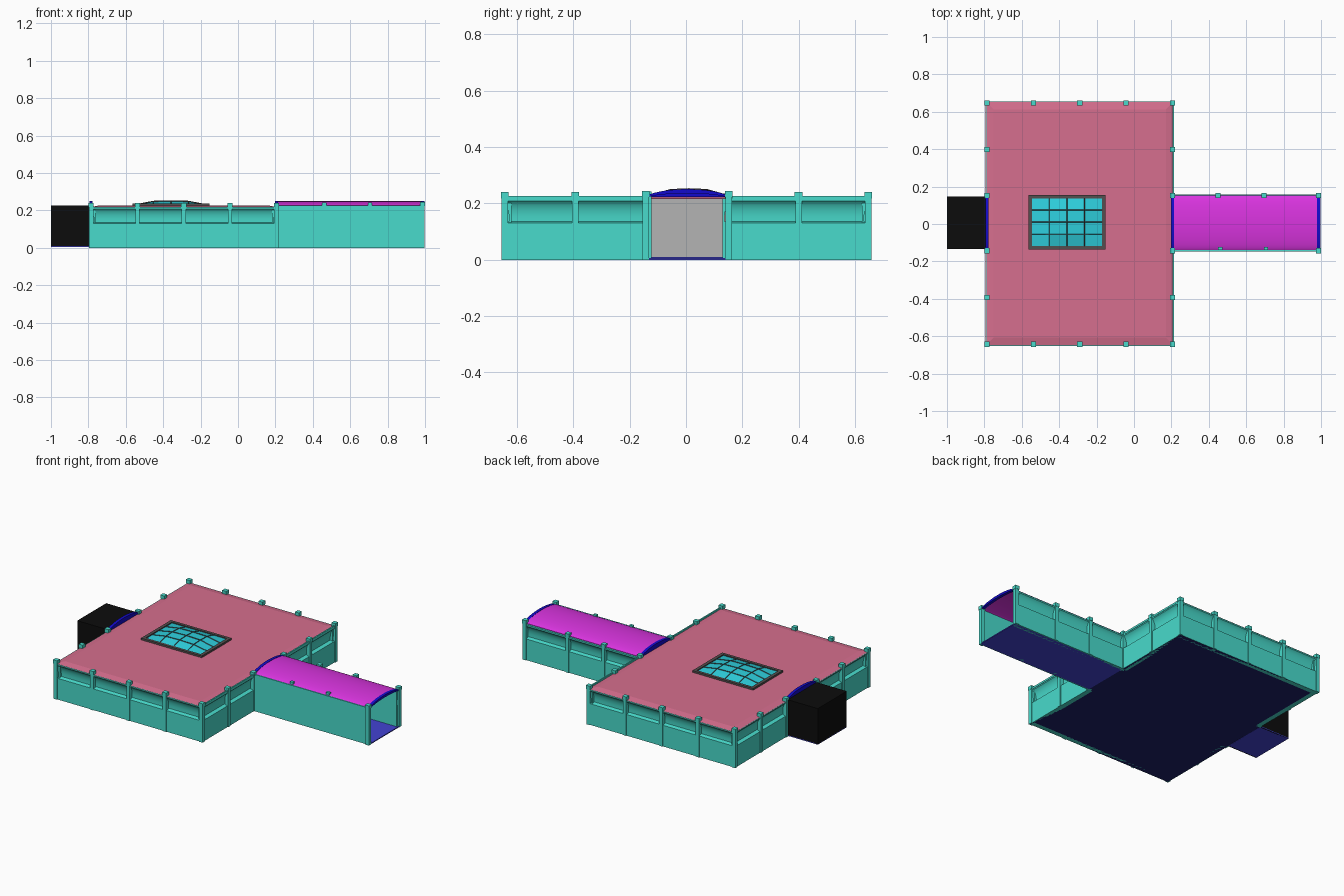
import bpy, bmesh, math
from mathutils import Vector

if "Cube" in bpy.data.objects:
    bpy.data.objects.remove(bpy.data.objects["Cube"], do_unlink=True)


def make_material(name, *rgb):
    lin = [((c / 255 + 0.055) / 1.055) ** 2.4 if c > 10 else c / 255 / 12.92 for c in rgb]
    m = bpy.data.materials.new(name)
    m.use_nodes = True
    m.diffuse_color = (*lin, 1)
    m.node_tree.nodes["Principled BSDF"].inputs["Base Color"].default_value = (*lin, 1)
    return m


TEAL = make_material("turquoise", 72, 219, 204)
PINK = make_material("rose", 214, 110, 142)
MAGENTA = make_material("magenta", 218, 52, 224)
BLUE = make_material("deep blue", 20, 10, 205)
FLOOR = make_material("floor blue", 66, 66, 210)
NAVY = make_material("navy", 28, 32, 105)
CYAN = make_material("cyan glass", 46, 208, 222)
FRAME = make_material("frame grey", 84, 78, 78)
BLACK = make_material("black", 12, 12, 12)
GREY = make_material("light grey", 180, 180, 180)


def finish(name, bm, mat, smooth=False):
    bmesh.ops.recalc_face_normals(bm, faces=bm.faces[:])
    me = bpy.data.meshes.new(name)
    bm.to_mesh(me)
    bm.free()
    me.materials.append(mat)
    ob = bpy.data.objects.new(name, me)
    bpy.context.collection.objects.link(ob)
    if smooth:
        bpy.ops.object.select_all(action="DESELECT")
        ob.select_set(True)
        bpy.context.view_layer.objects.active = ob
        bpy.ops.object.shade_smooth_by_angle(angle=math.radians(32))
    return ob


def box(name, mat, x0, x1, y0, y1, z0, z1):
    bm = bmesh.new()
    bmesh.ops.create_cube(bm, size=1)
    for v in bm.verts:
        v.co = ((x0 + x1) / 2 + v.co.x * (x1 - x0), (y0 + y1) / 2 + v.co.y * (y1 - y0),
                (z0 + z1) / 2 + v.co.z * (z1 - z0))
    return finish(name, bm, mat)


def prism(name, mat, points, offset, smooth=False):
    """Extrude a closed 3D outline along an offset."""
    bm = bmesh.new()
    face = bm.faces.new([bm.verts.new(p) for p in points])
    new = bmesh.ops.extrude_face_region(bm, geom=[face])["geom"]
    bmesh.ops.translate(bm, vec=offset, verts=[g for g in new if isinstance(g, bmesh.types.BMVert)])
    return finish(name, bm, mat, smooth)


# Wall section: (depth behind the face, height), with a coved upper half
COVE = [(0, 0), (0, .13), (.022, .136), (.022, .155), (.019, .175), (.013, .192),
        (.006, .203), (0, .208), (0, .217), (.03, .217), (.03, 0)]


def coved_wall(name, a, b, inward):
    a, b, n = Vector((*a, 0)), Vector((*b, 0)), Vector((*inward, 0))
    return prism(name, TEAL, [a + n * d + Vector((0, 0, z)) for d, z in COVE], b - a, True)


def post(name, x, y, top=.24):
    r = .0115
    box(name, TEAL, x - r, x + r, y - r, y + r, 0, top - .022)
    r = .0135
    box(name + "_cap", TEAL, x - r, x + r, y - r, y + r, top - .022, top)


# Main hall extents and the shared passage opening
X0, X1, Y0, Y1 = -.785, .205, -.643, .647
P0, P1 = -.143, .152
END = .986
OUT = .007

# Hall floor, walls and posts
box("hall_floor", NAVY, X0 - .005, X1 + .005, Y0 - .005, Y1 + .005, 0, .006)
coved_wall("front_wall", (X0, Y0 - OUT), (X1, Y0 - OUT), (0, 1))
coved_wall("back_wall", (X0, Y1 + OUT), (X1, Y1 + OUT), (0, -1))
for side, x, n in (("left", X1 + OUT, -1), ("right", X0 - OUT, 1)):
    coved_wall(side + "_wall_front", (x, Y0), (x, P0), (n, 0))
    coved_wall(side + "_wall_back", (x, P1), (x, Y1), (n, 0))
for i in range(5):
    x = X0 + (X1 - X0) * i / 4
    for side, y in (("front", Y0), ("back", Y1)):
        post(f"{side}_post_{i}", x, y)
for side, x in (("left", X1), ("right", X0)):
    for i, y in enumerate(((Y0 + P0) / 2, (P1 + Y1) / 2)):
        post(f"{side}_post_{i}", x, y)
    for i, y in enumerate((P0, P1)):
        post(f"{side}_opening_post_{i}", x, y)
for i, (y0, y1) in enumerate(((Y0, P0), (P1, Y1))):
    box(f"left_coping_{i}", TEAL, X1 + .001, X1 + .009, y0, y1, .215, .227)

# Hall roof: slab with a shallow sloping rim
bm = bmesh.new()
bmesh.ops.create_cube(bm, size=1)
for v in bm.verts:
    high = v.co.z > 0
    inset = .035 if high else -.009
    v.co = (X1 - inset if v.co.x > 0 else X0 + inset,
            Y1 - inset if v.co.y > 0 else Y0 + inset, .225 if high else .216)
finish("hall_roof", bm, PINK)


# Barrel arches
def arc(rise, base=.223, steps=14):
    """Low arch points across the passage from front to back."""
    mid, half = (P0 + P1) / 2, (P1 - P0) / 2
    return [(mid - half * math.cos(t), base + rise * math.sin(t) ** 1.3 if 0 < i < steps else base)
            for i in range(steps + 1) for t in [math.pi * i / steps]]


def arch(name, mat, x0, x1, outer, inner=None):
    pts = outer + (inner[::-1] if inner else [])
    return prism(name, mat, [(x0, y, z) for y, z in pts], Vector((x1 - x0, 0, 0)), True)


arch("left_lunette", BLUE, X1 - .008, X1 + .01, arc(.028))
arch("right_lunette", BLUE, X0 - .01, X0 + .008, arc(.028))
arch("passage_end_arch", BLUE, END - .008, END + .01, arc(.028), arc(.017, .219))
arch("passage_roof", MAGENTA, X1 + .01, END - .008, arc(.026), arc(.022, .22))

# Passage floor, walls and posts
box("passage_floor", FLOOR, X1 + .005, END + .01, P0, P1, 0, .006)
box("passage_front_wall", TEAL, X1, END, P0 - .004, P0 + .004, 0, .226)
coved_wall("passage_back_wall", (X1, P1 + OUT), (END, P1 + OUT), (0, -1))
for i, x in enumerate((.45, .695)):
    post(f"passage_back_post_{i}", x, P1)
    box(f"passage_front_stud_{i}", TEAL, x, x + .022, P0 + .004, P0 + .02, 0, .243)
for i, y in enumerate((P0, P1)):
    post(f"passage_end_post_{i}", END, y, .245)

# Dark end chamber, open towards the hall, with a pale inner panel
B0, B1 = P0 + .01, P1 - .004
box("chamber_floor", FLOOR, -1, X0 - .01, B0, B1, .004, .009)
box("chamber_top", BLACK, -1, X0 - .006, B0, B1, .22, .226)
for i, y in enumerate((B0, B1 - .006)):
    box(f"chamber_side_{i}", BLACK, -1, X0 - .006, y, y + .006, .004, .226)
box("chamber_end", BLACK, -1, -.995, B0, B1, .004, .226)
box("chamber_panel", GREY, -.995, -.99, B0 + .006, B1 - .006, .009, .22)

# Skylight: raised border, faceted dome and glazing bars
S0, S1, T0, T1 = -.565, -.152, -.135, .155
for i, (a, b) in enumerate(((S0, S0 + .02), (S1 - .02, S1))):
    box(f"skylight_border_x_{i}", FRAME, a, b, T0, T1, .222, .236)
for i, (a, b) in enumerate(((T0, T0 + .018), (T1 - .018, T1))):
    box(f"skylight_border_y_{i}", FRAME, S0, S1, a, b, .222, .236)


def dome(name, mat):
    bm = bmesh.new()
    bmesh.ops.create_grid(bm, x_segments=4, y_segments=4, size=1)
    for v in bm.verts:
        u, w = v.co.x, v.co.y
        v.co = ((S0 + S1) / 2 + u * (S1 - S0 - .036) / 2, (T0 + T1) / 2 + w * (T1 - T0 - .032) / 2,
                .23 + .021 * (1 - u * u) ** .5 * (1 - w * w) ** .5)
    return finish(name, bm, mat)


dome("skylight_glass", CYAN)
bars = dome("skylight_bars", FRAME)
wire = bars.modifiers.new("bars", "WIREFRAME")
wire.thickness = .006
wire.use_even_offset = False
